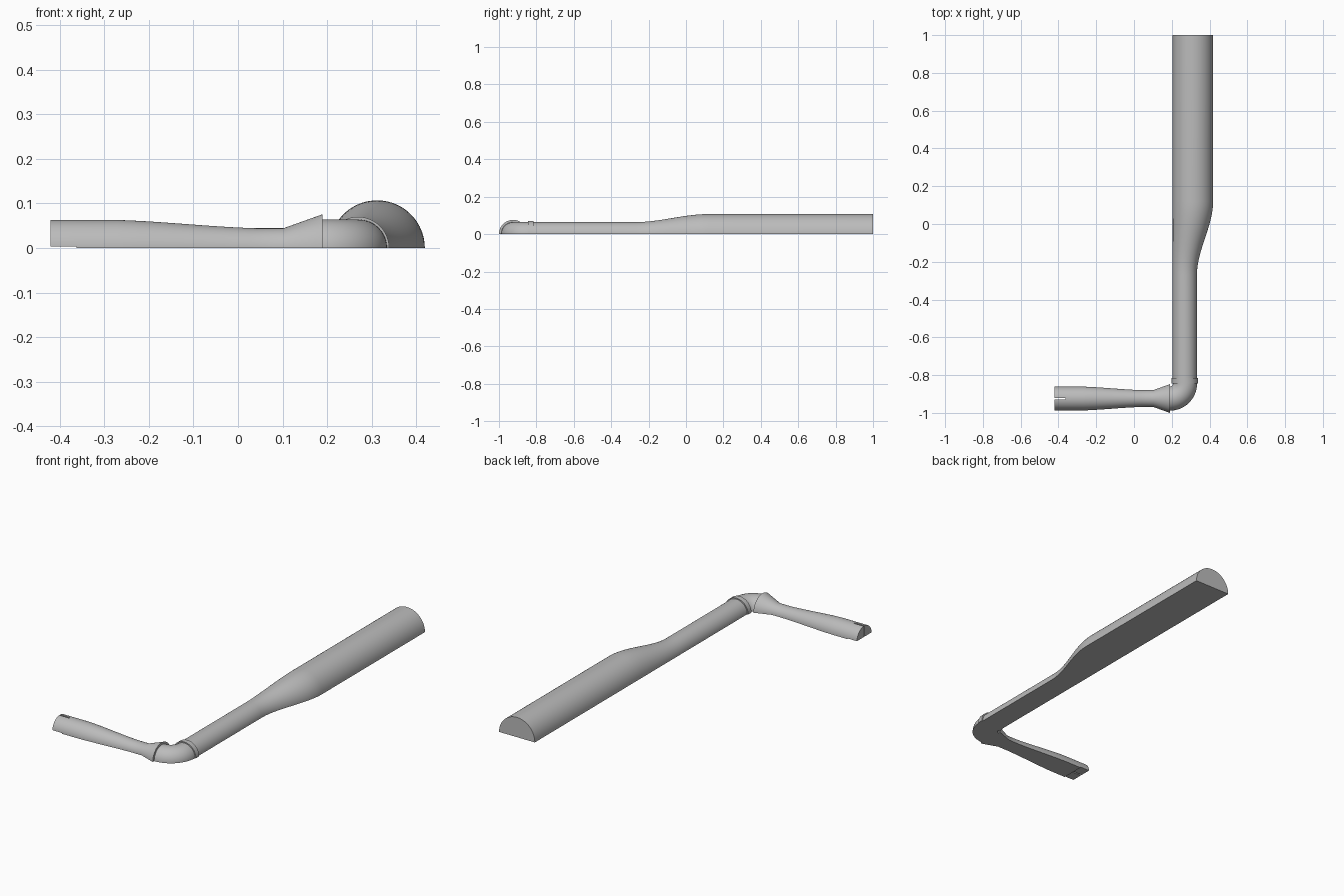
import bpy, bmesh
from math import sin, cos, pi, radians
from mathutils import Vector

if "Cube" in bpy.data.objects:
    bpy.data.objects.remove(bpy.data.objects["Cube"])

grey = bpy.data.materials.new("plain_grey")
grey.use_nodes = True
grey.diffuse_color = (0.5, 0.5, 0.5, 1)
grey.node_tree.nodes["Principled BSDF"].inputs["Base Color"].default_value = (0.5, 0.5, 0.5, 1)

SIDES = 40


def half_tube(name, stations):
    """Solid half-round bar through (x, y, heading, radius) stations, flat on z = 0."""
    bm = bmesh.new()
    rings = []
    for x, y, heading, r in stations:
        across = Vector((sin(heading), -cos(heading), 0))
        rings.append([bm.verts.new(Vector((x, y, 0)) + across * r * cos(pi * i / SIDES)
                                   + Vector((0, 0, r * sin(pi * i / SIDES))))
                      for i in range(SIDES + 1)])
    n = SIDES + 1
    for a, b in zip(rings, rings[1:]):
        for i in range(n):
            j = (i + 1) % n
            bm.faces.new((a[i], a[j], b[j], b[i]))
    bm.faces.new(rings[0])
    bm.faces.new(rings[-1])
    bmesh.ops.recalc_face_normals(bm, faces=bm.faces)
    mesh = bpy.data.meshes.new(name)
    bm.to_mesh(mesh)
    bm.free()
    obj = bpy.data.objects.new(name, mesh)
    bpy.context.collection.objects.link(obj)
    mesh.materials.append(grey)
    return obj


def shade(obj):
    bpy.ops.object.select_all(action='DESELECT')
    obj.select_set(True)
    bpy.context.view_layer.objects.active = obj
    bpy.ops.object.shade_smooth_by_angle(angle=radians(30))


def smoothstep(t):
    return t * t * (3 - 2 * t)


NORTH, WEST = pi / 2, pi
LEFT_EDGE, SMALL, LARGE = 0.205, 0.064, 0.107
ARM_Y, BEND_X, BEND_R = -0.924, 0.19, 0.08
BEND_Y = ARM_Y + BEND_R

# long barrel: narrow tube swelling to a wide one, one edge kept straight
steps = 20
barrel = [(LEFT_EDGE + SMALL, BEND_Y, NORTH, SMALL)]
for k in range(steps + 1):
    t = k / steps
    r = SMALL + (LARGE - SMALL) * smoothstep(t)
    barrel.append((LEFT_EDGE + r, -0.27 + 0.39 * t, NORTH, r))
barrel.append((LEFT_EDGE + LARGE, 1.0, NORTH, LARGE))
shade(half_tube("barrel", barrel))

# collar around the narrow end
collar_x = LEFT_EDGE + SMALL
shade(half_tube("collar", [(collar_x, BEND_Y, NORTH, 0.07), (collar_x, -0.816, NORTH, 0.07)]))

# quarter-turn elbow
elbow = []
for k in range(25):
    a = -pi / 2 * k / 24
    elbow.append((BEND_X + BEND_R * cos(a), BEND_Y + BEND_R * sin(a), a - pi / 2, SMALL))
shade(half_tube("elbow", elbow))

# side arm: flared mouth, thin neck, gentle taper up to the straight end
arm = [(BEND_X, ARM_Y, WEST, 0.076), (0.102, ARM_Y, WEST, 0.0445)]
for k in range(steps + 1):
    t = k / steps
    ease = 0.5 * t + 0.5 * smoothstep(t)
    arm.append((0.04 - 0.31 * t, ARM_Y, WEST, 0.0445 + 0.0185 * ease))
arm.append((-0.42, ARM_Y, WEST, 0.063))
side_arm = half_tube("side_arm", arm)

# crossed slots in the free end of the arm
for name, size in (("upright_slot", (0.12, 0.008, 0.3)), ("flat_slot", (0.12, 0.3, 0.008))):
    bpy.ops.mesh.primitive_cube_add(size=1, location=(-0.422, ARM_Y, 0))
    cutter = bpy.context.object
    cutter.name = name + "_cutter"
    cutter.scale = size
    cutter.hide_render = True
    cutter.hide_set(True)
    cut = side_arm.modifiers.new(name, 'BOOLEAN')
    cut.object = cutter
    cut.solver = 'EXACT'
shade(side_arm)
